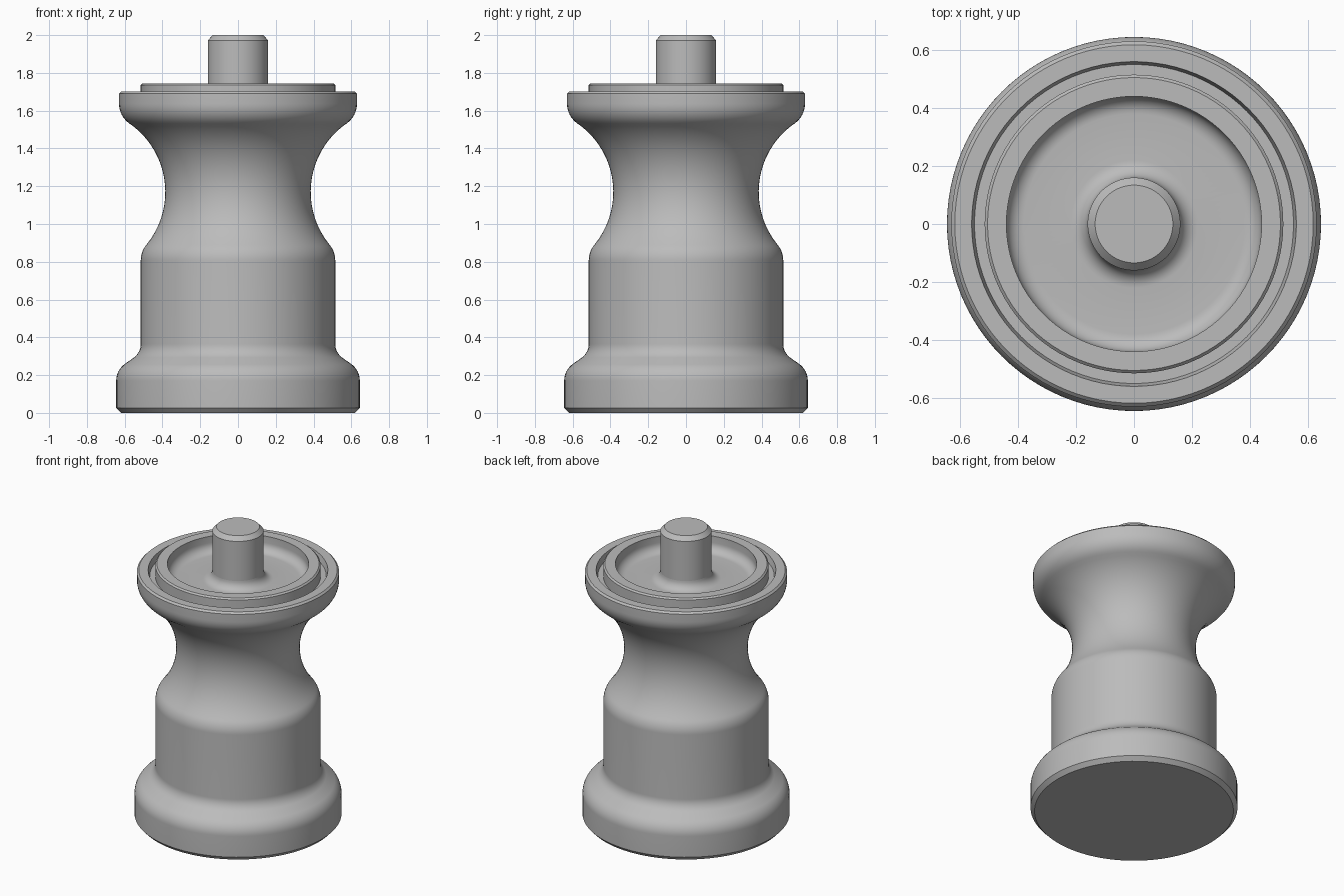
import bpy, bmesh
from math import sin, cos, radians, pi

SEGMENTS = 96

cube = bpy.data.objects.get("Cube")
if cube:
    bpy.data.objects.remove(cube, do_unlink=True)

grey = bpy.data.materials.new("plain_grey")
grey.use_nodes = True
colour = (0.5, 0.5, 0.5, 1)
grey.diffuse_color = colour
grey.node_tree.nodes["Principled BSDF"].inputs["Base Color"].default_value = colour


def arc(r, z, radius, start, end, steps=8):
    """Profile points on an arc about (r, z), angles in degrees."""
    angles = [radians(start + (end - start) * i / steps) for i in range(steps + 1)]
    return [(r + radius * cos(a), z + radius * sin(a)) for a in angles]


def lathe(name, profile):
    """Turn a profile, listed from bottom outside to top inside, about z."""
    bm = bmesh.new()
    rings = []
    for r, z in profile:
        if r == 0:
            rings.append([bm.verts.new((0, 0, z))] * SEGMENTS)
        else:
            turns = [2 * pi * i / SEGMENTS for i in range(SEGMENTS)]
            rings.append([bm.verts.new((r * cos(t), r * sin(t), z)) for t in turns])
    for low, high in zip(rings, rings[1:]):
        for i in range(SEGMENTS):
            j = (i + 1) % SEGMENTS
            bm.faces.new(dict.fromkeys((low[i], low[j], high[j], high[i])))
    mesh = bpy.data.meshes.new(name)
    bm.to_mesh(mesh)
    bm.free()
    mesh.materials.append(grey)
    obj = bpy.data.objects.new(name, mesh)
    bpy.context.collection.objects.link(obj)
    bpy.ops.object.select_all(action='DESELECT')
    obj.select_set(True)
    bpy.context.view_layer.objects.active = obj
    bpy.ops.object.shade_smooth_by_angle(angle=radians(28))
    return obj


# Foot with a chamfered bottom edge and an ogee shoulder
profile = [(0, 0), (0.62, 0), (0.645, 0.027)]
profile += arc(0.535, 0.17, 0.11, 0, 52)
profile += arc(0.605, 0.365, 0.09, 232, 180)

# Straight drum, rounding into the hollow waist
profile += arc(0.385, 0.807, 0.13, 0, 39.5)
profile += arc(0.825, 1.17, 0.44, 219.5, 124.6, 28)[1:]

# Rolled rim with a small chamfer
profile += arc(0.503, 1.637, 0.127, -55.4, 0)[1:]
profile += [(0.63, 1.69), (0.618, 1.702)]

# Groove and raised ring on the top
profile += [(0.56, 1.702), (0.55, 1.66), (0.515, 1.66),
            (0.515, 1.735), (0.505, 1.745), (0.44, 1.745)]

# Dish with rounded corners at its wall and at the post
profile += arc(0.38, 1.70, 0.06, 0, -90)
profile += arc(0.22, 1.70, 0.06, 270, 180)
lathe("turned_body", profile)

# Centre post with a chamfered top
lathe("centre_post", [(0.16, 1.70), (0.16, 1.972), (0.134, 2.0), (0, 2.0)])
